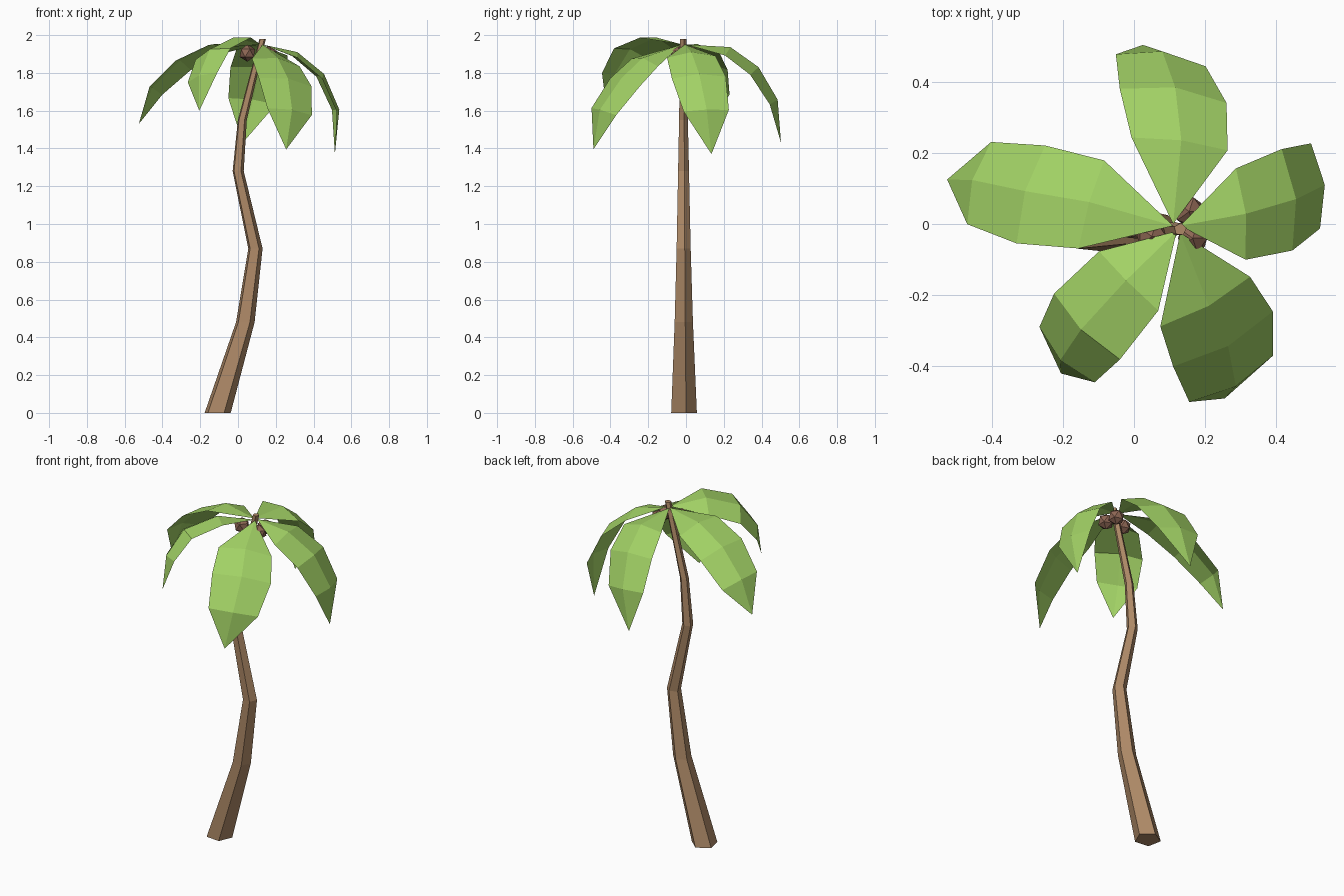
import bpy, bmesh, math
from mathutils import Vector

if "Cube" in bpy.data.objects:
    bpy.data.objects.remove(bpy.data.objects["Cube"])


def material(name, rgb):
    m = bpy.data.materials.new(name)
    m.diffuse_color = (*rgb, 1)
    m.use_nodes = True
    m.node_tree.nodes["Principled BSDF"].inputs["Base Color"].default_value = m.diffuse_color
    return m


BARK = material("bark brown", (0.42, 0.25, 0.135))
LEAF = material("leaf green", (0.36, 0.64, 0.13))
NUT = material("coconut brown", (0.27, 0.135, 0.09))


def finish(bm, name, mat):
    mesh = bpy.data.meshes.new(name)
    bm.to_mesh(mesh)
    bm.free()
    mesh.materials.append(mat)
    obj = bpy.data.objects.new(name, mesh)
    bpy.context.collection.objects.link(obj)
    return obj


# Trunk: five-sided tapering rings along a bent path (x, z, radius)
path = [(-0.11, 0, 0.073), (0.037, 0.48, 0.052), (0.091, 0.87, 0.04),
        (0.0, 1.28, 0.031), (0.022, 1.55, 0.025), (0.13, 1.98, 0.018)]
bm = bmesh.new()
rings = []
for x, z, r in path:
    angles = [math.radians(12 + 72 * i) for i in range(5)]
    rings.append([bm.verts.new((x + r * math.cos(a), -0.015 + r * math.sin(a), z)) for a in angles])
for a, b in zip(rings, rings[1:]):
    for i in range(5):
        j = (i + 1) % 5
        bm.faces.new((a[i], a[j], b[j], b[i]))
bm.faces.new(rings[0][::-1])
bm.faces.new(rings[-1])
finish(bm, "trunk", BARK)


# Fronds: a creased blade along a drooping midline, `side` spans its widest row
def frond(name, root, mids, tip, side):
    root, tip, side = Vector(root), Vector(tip), Vector(side)
    line = [root, *map(Vector, mids), tip]
    bm = bmesh.new()
    start, end = bm.verts.new(root), bm.verts.new(tip)
    rows = []
    for i, w in ((1, 0.9), (2, 1.0), (3, 0.84)):
        normal = side.cross(line[i + 1] - line[i - 1]).normalized()
        if normal.z < 0:
            normal.negate()
        half = side * w / 2
        rows.append([bm.verts.new(p) for p in
                     (line[i] - half, line[i] + normal * 0.032 * w, line[i] + half)])
    for k in (0, 1):
        bm.faces.new((start, rows[0][k + 1], rows[0][k]))
        for a, b in zip(rows, rows[1:]):
            bm.faces.new((a[k], a[k + 1], b[k + 1], b[k]))
        bm.faces.new((rows[2][k], rows[2][k + 1], end))
    # Make the upper side the front
    bm.normal_update()
    if sum(f.normal.z for f in bm.faces) < 0:
        bmesh.ops.reverse_faces(bm, faces=bm.faces[:])
    finish(bm, name, LEAF)


frond("left_frond", (0.11, -0.005, 1.95),
      [(-0.12, 0.055, 1.925), (-0.29, 0.083, 1.84), (-0.435, 0.115, 1.705)],
      (-0.525, 0.125, 1.53), (0.08, 0.275, -0.05))
frond("front_left_frond", (0.12, -0.02, 1.95),
      [(-0.015, -0.16, 1.96), (-0.132, -0.288, 1.90), (-0.188, -0.367, 1.775)],
      (-0.205, -0.42, 1.60), (0.185, -0.185, 0.06))
frond("back_frond", (0.11, 0.0, 1.95),
      [(0.128, 0.225, 1.91), (0.11, 0.36, 1.81), (0.075, 0.46, 1.65)],
      (0.025, 0.503, 1.43), (0.30, -0.04, -0.04))
frond("right_frond", (0.13, -0.005, 1.95),
      [(0.30, 0.028, 1.885), (0.43, 0.068, 1.775), (0.51, 0.107, 1.60)],
      (0.513, 0.135, 1.37), (-0.03, 0.285, 0.01))
frond("front_right_frond", (0.13, -0.025, 1.95),
      [(0.20, -0.218, 1.855), (0.25, -0.323, 1.75), (0.273, -0.435, 1.595)],
      (0.255, -0.49, 1.395), (0.28, 0.155, -0.045))

# Coconuts clustered under the crown
for i, p in enumerate([(0.05, -0.035, 1.905), (0.155, 0.035, 1.895), (0.165, -0.04, 1.895)]):
    bm = bmesh.new()
    bmesh.ops.create_icosphere(bm, subdivisions=1, radius=0.046)
    finish(bm, f"coconut_{i + 1}", NUT).location = p
